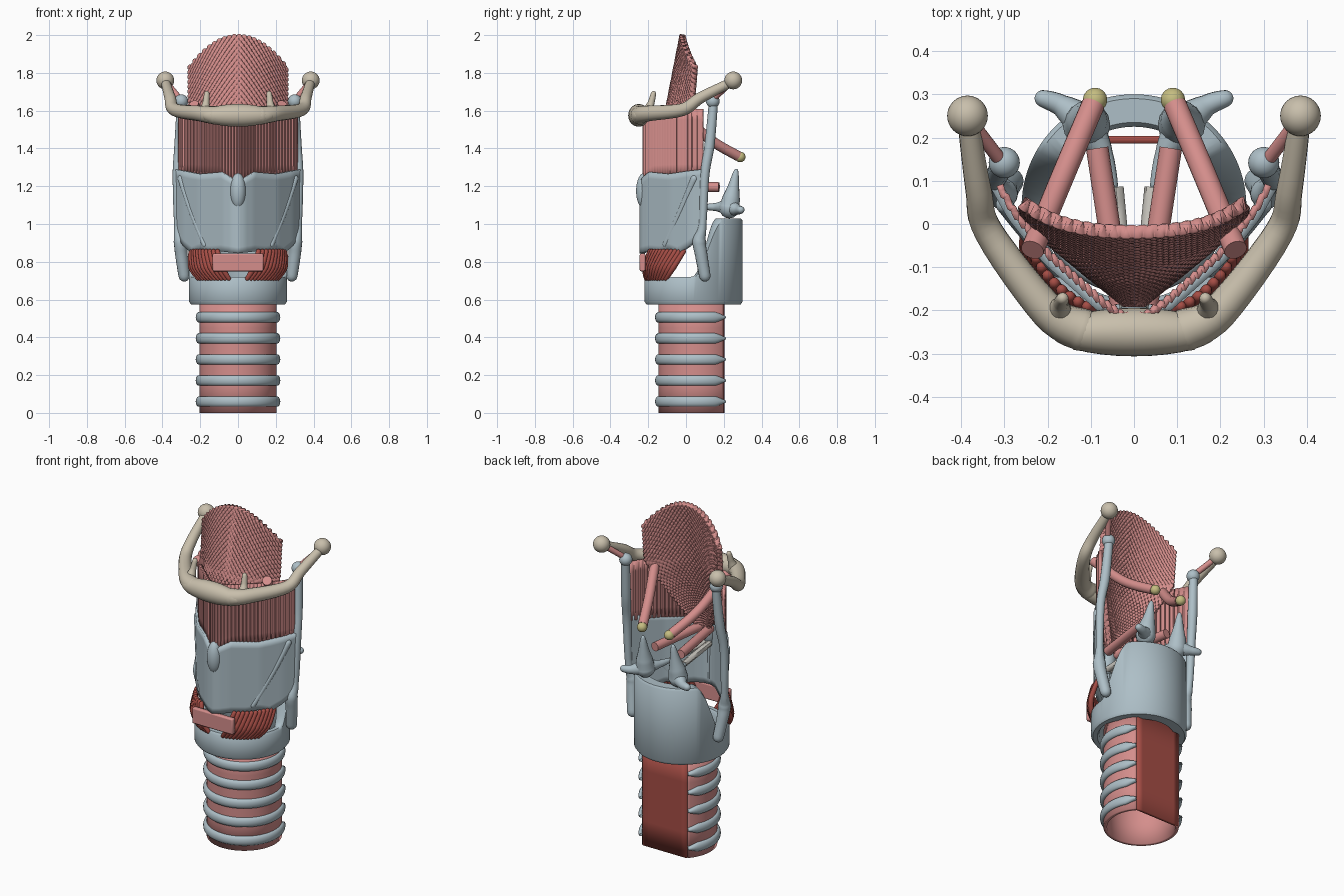
import bpy, bmesh, math
from mathutils import Vector

if "Cube" in bpy.data.objects:
    bpy.data.objects.remove(bpy.data.objects["Cube"])


def material(name, c):
    m = bpy.data.materials.new(name)
    m.diffuse_color = (*c, 1)
    m.use_nodes = True
    m.node_tree.nodes["Principled BSDF"].inputs["Base Color"].default_value = m.diffuse_color
    return m


CART = material("cartilage", (0.42, 0.52, 0.57))
BONE = material("bone", (0.58, 0.52, 0.41))
PINK = material("membrane_pink", (0.66, 0.27, 0.26))
RED = material("muscle_red", (0.38, 0.075, 0.06))
YEL = material("yellow_cartilage", (0.56, 0.51, 0.22))
PALE = material("ligament_pale", (0.62, 0.60, 0.55))


def finish(name, bm, mat):
    bmesh.ops.recalc_face_normals(bm, faces=bm.faces)
    me = bpy.data.meshes.new(name)
    bm.to_mesh(me)
    bm.free()
    ob = bpy.data.objects.new(name, me)
    bpy.context.collection.objects.link(ob)
    me.materials.append(mat)
    bpy.ops.object.select_all(action='DESELECT')
    ob.select_set(True)
    bpy.context.view_layer.objects.active = ob
    bpy.ops.object.shade_smooth_by_angle(angle=math.radians(45))
    return ob


def grid(name, f, nu, nv, mat, thick=0, wrap_u=False, wrap_v=False):
    """Surface f(u, v) with u, v in 0..1, optionally closed and thickened."""
    bm = bmesh.new()
    cu, cv = (nu if wrap_u else nu + 1), (nv if wrap_v else nv + 1)
    V = [[bm.verts.new(f(i / nu, j / nv)) for j in range(cv)] for i in range(cu)]
    for i in range(nu):
        for j in range(nv):
            a, b = (i + 1) % cu, (j + 1) % cv
            bm.faces.new((V[i][j], V[a][j], V[a][b], V[i][b]))
    ob = finish(name, bm, mat)
    if thick:
        md = ob.modifiers.new("thickness", 'SOLIDIFY')
        md.thickness, md.offset = thick, 0
    return ob


def tube(name, pts, radii, mat, sides=16, sub=6, caps=True):
    """Smooth round rod through points with a radius at each, domed ends."""
    P = [Vector(p) for p in pts]
    n = len(P) - 1

    def at(L, i, t):
        a, b, c, d = L[max(i - 1, 0)], L[i], L[i + 1], L[min(i + 2, n)]
        return 0.5 * (2 * b + (c - a) * t + (2 * a - 5 * b + 4 * c - d) * t * t
                      + (3 * b - a - 3 * c + d) * t ** 3)
    path = [(at(P, i, k / sub), radii[i] + (radii[i + 1] - radii[i]) * k / sub)
            for i in range(n) for k in range(sub)] + [(P[n], radii[n])]
    if caps:
        def dome(p, r, d):
            return [(p + d * r * math.sin(a), r * math.cos(a)) for a in (0.5, 1.0, 1.4)]
        d0 = (path[0][0] - path[1][0]).normalized()
        d1 = (path[-1][0] - path[-2][0]).normalized()
        path = dome(*path[0], d0)[::-1] + path + dome(*path[-1], d1)
    bm, rings, ref = bmesh.new(), [], None
    for i, (p, r) in enumerate(path):
        t = (path[min(i + 1, len(path) - 1)][0] - path[max(i - 1, 0)][0]).normalized()
        ref = ref or t.orthogonal()
        ref = (ref - t * ref.dot(t)).normalized()
        w = t.cross(ref)
        rings.append([bm.verts.new(p + r * (ref * math.cos(2 * math.pi * k / sides)
                      + w * math.sin(2 * math.pi * k / sides))) for k in range(sides)])
    for a, b in zip(rings, rings[1:]):
        for k in range(sides):
            m = (k + 1) % sides
            bm.faces.new((a[k], a[m], b[m], b[k]))
    bm.faces.new(rings[0])
    bm.faces.new(rings[-1])
    return finish(name, bm, mat)


def ball(name, c, r, mat):
    bm = bmesh.new()
    bmesh.ops.create_uvsphere(bm, u_segments=32, v_segments=18, radius=1)
    for v in bm.verts:
        v.co = Vector(c) + Vector((v.co.x * r[0], v.co.y * r[1], v.co.z * r[2]))
    return finish(name, bm, mat)


def lerp(x, table):
    for (a, p), (b, q) in zip(table, table[1:]):
        if x <= b:
            return p + (q - p) * max(0, (x - a) / (b - a))
    return table[-1][1]


def polar(r, a, z, cy):
    return (r * math.sin(a), cy - r * math.cos(a), z)


# trachea: open pink wall, C-shaped rings, flat muscle at the back
END = math.radians(133)
grid("trachea_wall", lambda u, v: polar(0.195, END * (2 * u - 1), 0.6 * v, 0.06), 64, 4, PINK, 0.02)
grid("trachea_back_muscle", lambda u, v: (0.145 * (2 * u - 1), 0.195, 0.6 * v), 8, 4, RED, 0.018)
for k in range(5):
    def ring(u, v, z=0.06 + 0.1115 * k):
        a, t = END * (2 * u - 1), 2 * math.pi * v
        taper = min(1, 0.3 + 12 * min(u, 1 - u))
        return polar(0.207 + 0.017 * math.cos(t), a, z + 0.028 * taper * math.sin(t), 0.06)
    grid(f"trachea_ring_{k + 1}", ring, 64, 14, CART, wrap_v=True)


# cricoid: signet ring, low in front and tall behind
def cricoid(u, v):
    a = 2 * math.pi * u
    y = 0.04 - 0.26 * math.cos(a)
    t = min(1, max(0, (y - 0.03) / 0.17))
    h = 0.72 + 0.31 * t * t * (3 - 2 * t)
    inner = 0.215 - 0.03 * t
    prof = [(0.25, 0.575), (0.26, 0.59), (0.26, h - 0.012), (0.25, h), (inner + 0.01, h),
            (inner, h - 0.012), (inner, 0.59), (inner + 0.01, 0.575)]
    r, z = prof[round(v * 8) % 8]
    return polar(r, a, z, 0.04)


grid("cricoid_cartilage", cricoid, 96, 8, CART, wrap_u=True, wrap_v=True)

# thyroid cartilage: two plates meeting in front
PLAN = [(0, -0.232), (0.03, -0.222), (0.07, -0.195), (0.2, -0.08), (0.28, 0.02), (0.325, 0.1)]


def thyroid(u, v):
    s = 2 * u - 1
    x = 0.325 * abs(s)
    top = lerp(abs(s), [(0, 1.22), (0.12, 1.25), (0.25, 1.275), (0.6, 1.265), (1, 1.29)])
    bot = lerp(abs(s), [(0, 0.845), (0.25, 0.855), (0.45, 0.85), (0.6, 0.865), (0.72, 0.845), (0.85, 0.88), (1, 0.95)])
    return (math.copysign(x, s), lerp(x, PLAN), bot + (top - bot) * v)


grid("thyroid_cartilage", thyroid, 64, 12, CART, 0.028)
ball("thyroid_prominence", (0, -0.222, 1.175), (0.042, 0.042, 0.095), CART)
tube("thyroid_front_ridge", [(0, -0.228, 1.15), (0, -0.228, 0.86)], [0.018, 0.012], CART)


# pleated membrane between thyroid and hyoid
def membrane(u, v):
    s = 2 * u - 1
    x = 0.31 * abs(s)
    y = lerp(x, PLAN) + 0.012 + 0.005 * math.cos(40 * math.pi * s)
    bot = lerp(abs(s), [(0, 1.2), (0.3, 1.25), (1, 1.26)])
    return (math.copysign(x, s), y, bot + (1.61 - bot) * v)


grid("thyrohyoid_membrane", membrane, 160, 6, PINK, 0.016)


# epiglottis: leaf-shaped plate, wide on top and pointed below
def epiglottis(u, v):
    s = 2 * u - 1
    top = 2.0 - 0.17 * s * s
    z = 1.2 + (top - 1.2) * v
    w = lerp(z, [(1.2, 0.03), (1.35, 0.12), (1.5, 0.205), (1.62, 0.255), (2.0, 0.258)])
    y = lerp(z, [(1.2, -0.185), (1.63, -0.09), (2.0, -0.018)])
    bend = lerp(z, [(1.2, 0.02), (1.62, 0.125), (1.83, 0.1), (2.0, 0.07)])
    ripple = 0.003 * math.sin(40 * math.pi * u) * math.sin(50 * math.pi * v)
    return (w * s, y + bend * s * s + ripple, z)


grid("epiglottis", epiglottis, 120, 150, PINK, 0.03)

# hyoid body
ball("hyoid_body", (0, -0.25, 1.575), (0.195, 0.056, 0.06), BONE)

# cricothyroid ligament in front
bm = bmesh.new()
bmesh.ops.create_cube(bm, size=1)
for v in bm.verts:
    v.co = Vector((v.co.x * 0.27, v.co.y * 0.03 - 0.23, v.co.z * 0.095 + 0.797))
ob = finish("cricothyroid_ligament", bm, PINK)
b = ob.modifiers.new("soft_edges", 'BEVEL')
b.width, b.segments = 0.008, 2

# paired parts, built for each side
for s, side in ((-1, "left"), (1, "right")):
    def rod(name, pts, radii, mat, **kw):
        return tube(f"{name}_{side}", [(s * x, y, z) for x, y, z in pts], radii, mat, **kw)

    def knob(name, c, r, mat):
        return ball(f"{name}_{side}", (s * c[0], c[1], c[2]), (r, r, r), mat)

    # thyroid rear border with upper and lower horns
    rod("thyroid_horns", [(0.285, 0.10, 0.725), (0.3, 0.08, 0.84), (0.305, 0.07, 0.91), (0.318, 0.088, 1.0),
                          (0.322, 0.10, 1.26), (0.31, 0.125, 1.42), (0.3, 0.145, 1.64)],
        [0.03, 0.033, 0.036, 0.02, 0.024, 0.027, 0.024], CART)
    knob("upper_horn_tip", (0.3, 0.142, 1.65), 0.036, CART)
    rod("oblique_line", [(0.3, 0.045, 1.24), (0.25, -0.022, 1.08), (0.175, -0.108, 0.89)], [0.02, 0.016, 0.016], CART)

    # hyoid horns
    rod("hyoid_greater_horn", [(0.12, -0.245, 1.575), (0.2, -0.2, 1.585), (0.335, -0.02, 1.605),
                               (0.36, 0.08, 1.67), (0.385, 0.25, 1.755)],
        [0.05, 0.042, 0.034, 0.03, 0.024], BONE)
    knob("hyoid_horn_tip", (0.385, 0.25, 1.76), 0.047, BONE)
    rod("hyoid_lesser_horn", [(0.175, -0.205, 1.59), (0.17, -0.185, 1.64), (0.165, -0.172, 1.69)],
        [0.035, 0.018, 0.014], BONE)
    rod("lateral_ligament", [(0.305, 0.142, 1.66), (0.38, 0.24, 1.75)], [0.016, 0.016], PINK)

    # arytenoid with its two processes, perched on the cricoid
    rod("arytenoid_body", [(0.11, 0.23, 1.085), (0.108, 0.24, 1.14), (0.104, 0.252, 1.2), (0.1, 0.265, 1.28)],
        [0.055, 0.046, 0.03, 0.012], CART)
    rod("arytenoid_muscular_process", [(0.12, 0.24, 1.085), (0.17, 0.275, 1.075), (0.21, 0.29, 1.075)],
        [0.045, 0.025, 0.02], CART)
    rod("arytenoid_vocal_process", [(0.1, 0.21, 1.09), (0.07, 0.16, 1.09), (0.05, 0.09, 1.09)],
        [0.042, 0.022, 0.013], CART)
    knob("corniculate", (0.09, 0.287, 1.355), 0.028, YEL)

    # folds and vocal ligament
    rod("aryepiglottic_fold", [(0.235, -0.06, 1.635), (0.165, 0.11, 1.46), (0.095, 0.275, 1.36)],
        [0.027] * 3, PINK, caps=False)
    rod("vestibular_fold", [(0.03, -0.185, 1.2), (0.085, 0.175, 1.195)], [0.026] * 2, PINK, caps=False)
    rod("vocal_ligament", [(0.015, -0.2, 1.1), (0.042, 0.085, 1.09)], [0.018] * 2, PALE, sides=8, caps=False)

    # cricothyroid muscle strands
    for k in range(11):
        a = math.radians(11 + 4.4 * k)
        c = a * 1.2 + math.radians(12)
        rod(f"cricothyroid_strand_{k + 1}",
            [polar(0.255, a, 0.71, 0.04), polar(0.27, (a + c) / 2, 0.77, 0.04), polar(0.255, c, 0.855, 0.04)],
            [0.012, 0.016, 0.013], RED, sides=10, sub=4)
